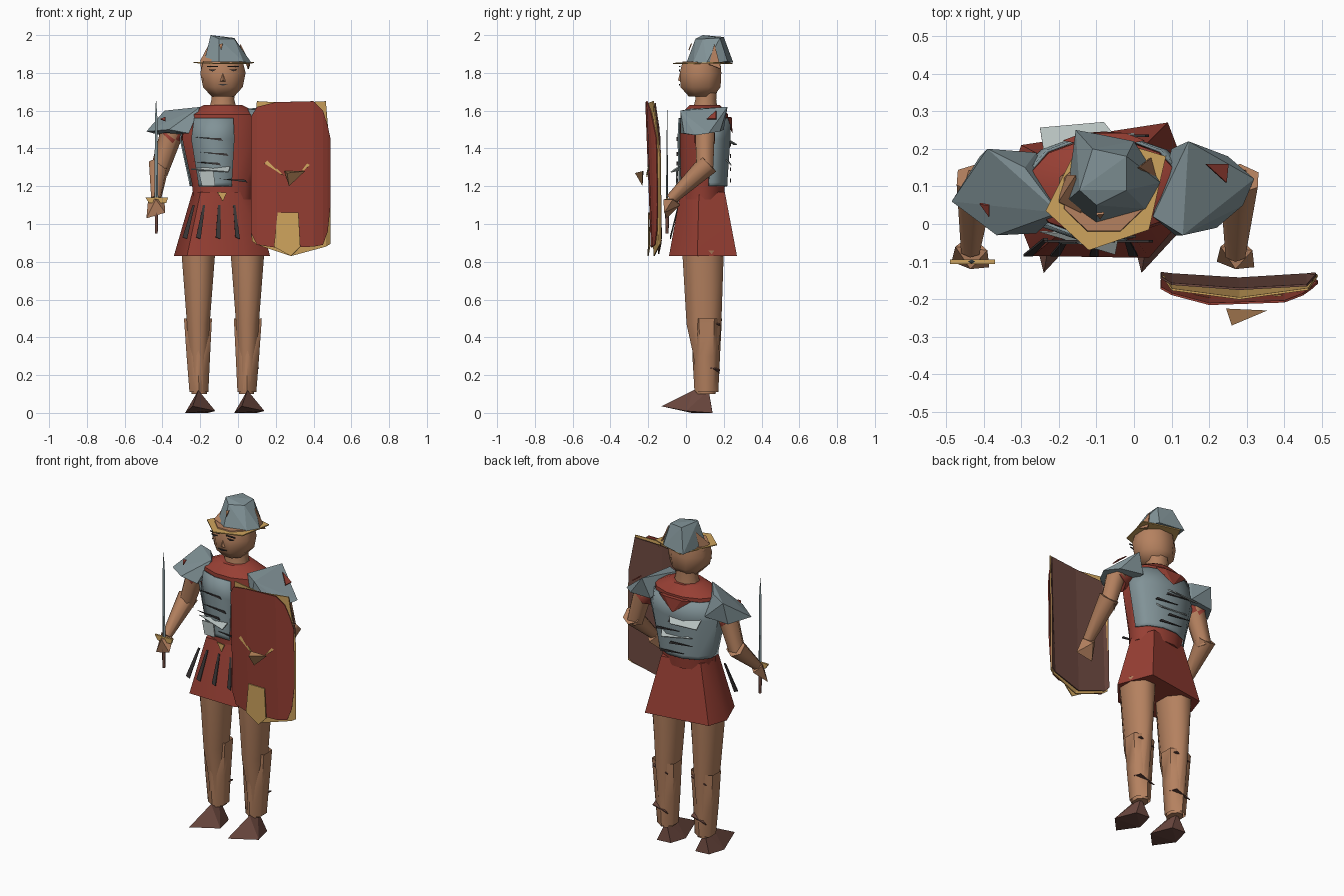
import bpy, bmesh, math
from mathutils import Vector

if "Cube" in bpy.data.objects:
    bpy.data.objects.remove(bpy.data.objects["Cube"])

MID = -0.08  # body centre line


def material(name, rgb):
    m = bpy.data.materials.new(name)
    m.use_nodes = True
    m.diffuse_color = (*rgb, 1)
    m.node_tree.nodes["Principled BSDF"].inputs["Base Color"].default_value = (*rgb, 1)
    return m


skin = material("skin", (0.46, 0.22, 0.115))
red = material("red cloth", (0.31, 0.05, 0.034))
steel = material("steel", (0.22, 0.29, 0.31))
pale = material("pale steel", (0.46, 0.52, 0.51))
brass = material("brass", (0.62, 0.37, 0.11))
bronze = material("bronze", (0.42, 0.21, 0.09))
brown = material("brown leather", (0.15, 0.065, 0.05))
dark = material("dark gaps", (0.04, 0.035, 0.035))


def finish(name, bm, mat, smooth=40):
    bmesh.ops.recalc_face_normals(bm, faces=bm.faces)
    me = bpy.data.meshes.new(name)
    bm.to_mesh(me)
    bm.free()
    me.materials.append(mat)
    ob = bpy.data.objects.new(name, me)
    bpy.context.collection.objects.link(ob)
    if smooth:
        bpy.ops.object.select_all(action='DESELECT')
        ob.select_set(True)
        bpy.context.view_layer.objects.active = ob
        bpy.ops.object.shade_smooth_by_angle(angle=math.radians(smooth))
    return ob


def loft(name, rings, mat, n=8, smooth=60, keep=None, caps=True):
    """Skin horizontal rings (cx, cy, z, half width, half depth)."""
    bm = bmesh.new()
    unit = [((i + 0.5) * math.tau / n) for i in range(n)]
    sx = max(abs(math.cos(a)) for a in unit)
    sy = max(abs(math.sin(a)) for a in unit)
    loops = [[bm.verts.new((cx + rx * math.cos(a) / sx, cy + ry * math.sin(a) / sy, z))
              for a in unit] for cx, cy, z, rx, ry in rings]
    for low, high in zip(loops, loops[1:]):
        for i in range(n):
            j = (i + 1) % n
            bm.faces.new((low[i], low[j], high[j], high[i]))
    if caps:
        bm.faces.new(loops[0])
        bm.faces.new(loops[-1])
    if keep:
        bm.normal_update()
        drop = [f for f in bm.faces if not keep(f.calc_center_median(), f.normal)]
        bmesh.ops.delete(bm, geom=drop, context='FACES')
    return finish(name, bm, mat, smooth)


def limb(name, a, b, ra, rb, mat, n=6):
    """Tapered limb between two points."""
    a, b = Vector(a), Vector(b)
    bm = bmesh.new()
    bmesh.ops.create_cone(bm, cap_ends=True, segments=n, radius1=ra, radius2=rb,
                          depth=(b - a).length)
    bm.transform((b - a).to_track_quat('Z', 'Y').to_matrix().to_4x4())
    bmesh.ops.translate(bm, verts=bm.verts, vec=(a + b) / 2)
    return finish(name, bm, mat, 65)


def plate(name, points, mat, thick=0.006):
    bm = bmesh.new()
    bm.faces.new([bm.verts.new(p) for p in points])
    ob = finish(name, bm, mat, 0)
    mod = ob.modifiers.new("thickness", 'SOLIDIFY')
    mod.thickness, mod.offset = thick, 0
    return ob


def hull(name, points, mat, smooth=0):
    bm = bmesh.new()
    for p in points:
        bm.verts.new(p)
    bmesh.ops.convex_hull(bm, input=bm.verts)
    return finish(name, bm, mat, smooth)


# Legs, greaves and shoes
for side, s in (("right", -1), ("left", 1)):
    x = MID + s * 0.13
    loft(side + "_leg", [(x - s * .005, .107, .1, .04, .05), (x, .105, .3, .05, .065),
                         (x, .095, .47, .06, .092), (x, .09, .86, .09, .11)], skin)
    loft(side + "_greave", [(x - s * .003, .108, .11, .05, .063), (x, .107, .3, .062, .073),
                            (x + s * .002, .11, .5, .074, .08)], skin, n=6, caps=False)
    for z in (.44, .2):
        plate(side + "_greave_strap", [(x - .05, .175, z), (x + .05, .18, z + .03),
                                       (x + .06, .13, z + .04)], brown)
    hull(side + "_shoe", [(x - .03, -.13, .035), (x - .07, .03, 0), (x + .09, .0, .01),
                          (x + .05, .14, 0), (x - .045, .14, .005),
                          (x, .04, .12), (x, .12, .12)], brown)

# Tunic and skirt
torso = [(MID, .085, 1.13, .155, .115), (MID, .09, 1.22, .165, .117),
         (MID, .095, 1.45, .215, .128), (MID, .097, 1.58, .2, .126),
         (MID, .1, 1.63, .1, .08)]
loft("tunic", torso, red, n=12, smooth=40)
hem = [(.09, .27), (-.3, .21), (-.34, .09), (-.27, -.085), (.04, -.09), (.17, .06)]
hull("skirt", [(x, y, .83) for x, y in hem]
     + [(MID + (x - MID) * .62, .085 + (y - .085) * .65, 1.17) for x, y in hem], red, 50)

# Breastplate over part of the chest, back plate over the back
mail = [(cx, cy, z, rx + .014, ry + .012) for cx, cy, z, rx, ry in torso]
mail[0] = (MID, .09, 1.2, .177, .13)
mail[3] = (MID, .097, 1.56, .208, .137)


def mail_area(c, n):
    front = n.y < -0.7 and c.x < -0.06
    return front or n.y > 0.3 or (n.y > -0.1 and c.x < MID)


armour = loft("breast_and_back_plate", mail[:4], steel, n=12, smooth=40,
              keep=mail_area, caps=False)
armour.modifiers.new("thickness", 'SOLIDIFY').thickness = 0.008
hull("back_neckline", [(-.19, .222, 1.565), (-.137, .242, 1.565), (-.023, .242, 1.565),
                       (.03, .222, 1.565), (-.08, .246, 1.48), (-.08, .2, 1.57)], red)

# Strap gaps and lifted bands on the armour
for z, x in ((1.46, -.15), (1.38, -.12), (1.33, -.16), (1.24, -.02)):
    plate("front_band_gap", [(x - .08, -.046, z), (x + .07, -.046, z - .02),
                             (x + .06, -.046, z - .006)], dark)
for z, x in ((1.43, -.12), (1.37, -.04), (1.3, -.13), (1.24, -.07)):
    plate("back_band_gap", [(x - .08, .235, z), (x + .08, .235, z - .02),
                            (x + .07, .235, z - .005)], dark)
plate("front_band_upper", [(-.25, -.02, 1.29), (-.05, -.08, 1.275), (-.04, -.03, 1.31)], pale)
plate("front_band_lower", [(-.21, -.045, 1.28), (-.13, -.05, 1.28), (-.12, -.05, 1.2),
                           (-.19, -.05, 1.2)], pale)
plate("back_band_upper", [(-.25, .255, 1.42), (-.08, .27, 1.42), (-.04, .22, 1.45),
                          (-.24, .19, 1.46)], pale)
plate("back_band_lower", [(-.2, .22, 1.34), (.0, .24, 1.31), (.02, .2, 1.35)], pale)

# Skirt strips
for x in (-.235, -.18, -.1, -.02):
    d = (x - MID) * .3
    plate("skirt_strip_gap", [(x - .006, -.04, 1.1), (x + .006, -.04, 1.1),
                              (x + d + .012, -.083, .92), (x + d - .012, -.083, .93)], dark)
plate("belt_buckle", [(-.11, -.043, 1.17), (-.06, -.043, 1.165), (-.08, -.045, 1.12)], brass)

# Shoulder plates
hull("right_shoulder_plate", [(-.39, .2, 1.6), (-.485, .06, 1.49), (-.365, -.03, 1.5),
                              (-.2, .03, 1.62), (-.26, -.025, 1.48), (-.29, .15, 1.61),
                              (-.41, .18, 1.47), (-.26, .19, 1.48)], steel)
hull("left_shoulder_plate", [(.145, .22, 1.62), (.05, .02, 1.61), (.13, -.03, 1.6),
                             (.22, -.01, 1.48), (.29, .05, 1.47), (.32, .12, 1.48),
                             (.25, .18, 1.49), (.1, .2, 1.5), (.11, -.03, 1.48)], steel)
plate("left_shoulder_flash", [(.19, .16, 1.6), (.25, .16, 1.555), (.245, .11, 1.555)], red)
plate("right_shoulder_flash", [(-.41, .055, 1.555), (-.385, .05, 1.565),
                               (-.385, .02, 1.545)], red)

# Sleeves, arms and hands
for side, s in (("right", -1), ("left", 1)):
    x = MID + s * .27
    limb(side + "_sleeve", (x - s * .05, .1, 1.52), (x + s * .02, .1, 1.45), .05, .062, red)
limb("right_upper_arm", (-.345, .1, 1.5), (-.42, .1, 1.27), .062, .048, skin)
limb("right_forearm", (-.42, .12, 1.31), (-.435, -.07, 1.13), .058, .028, skin)
limb("left_upper_arm", (.215, .1, 1.49), (.275, .1, 1.28), .06, .05, skin)
limb("left_forearm", (.28, .12, 1.32), (.27, -.08, 1.13), .058, .03, skin)
for side, x in (("right", -.435), ("left", .27)):
    hull(side + "_hand", [(x - .04, -.06, 1.14), (x + .045, -.07, 1.13), (x, -.03, 1.1),
                          (x - .05, -.1, 1.03), (x + .05, -.115, 1.06), (x, -.12, 1.13)], skin)

# Sword
hull("sword_blade", [(-.442, -.1, 1.13), (-.422, -.1, 1.13), (-.432, -.106, 1.13),
                     (-.432, -.094, 1.13), (-.44, -.1, 1.55), (-.426, -.1, 1.55),
                     (-.434, -.1, 1.67)], steel)
plate("sword_guard", [(-.49, -.1, 1.14), (-.37, -.1, 1.14), (-.38, -.1, 1.11),
                      (-.47, -.1, 1.11)], brass, .012)
limb("sword_grip", (-.432, -.1, 1.12), (-.432, -.1, .95), .012, .008, brown)

# Neck, head and face
loft("neck", [(MID, .1, 1.58, .08, .07), (MID, .105, 1.66, .06, .055),
              (MID, .105, 1.78, .065, .065)], skin)
loft("head", [(MID, .08, 1.675, .06, .065), (MID, .077, 1.725, .105, .106),
              (MID, .077, 1.8, .12, .11), (MID, .082, 1.86, .105, .1)], skin)
hull("nose", [(MID, -.03, 1.81), (MID - .015, -.03, 1.755), (MID + .015, -.03, 1.755),
              (MID, -.042, 1.76)], skin)
for s in (-1, 1):
    x = MID + s * .055
    plate("eye", [(x - .022, -.035, 1.818), (x + .022, -.035, 1.818), (x, -.035, 1.808)], dark)
    plate("eyebrow", [(x - .03, -.033, 1.836), (x + .03, -.033, 1.836),
                      (x + .03, -.033, 1.83), (x - .03, -.033, 1.83)], dark)
plate("mouth", [(MID - .03, -.034, 1.742), (MID + .03, -.034, 1.742),
                (MID, -.034, 1.732)], dark)
hull("right_ear_flap", [(-.155, .13, 1.95), (-.2, .06, 1.865), (-.19, .02, 1.75),
                        (-.14, .03, 1.865), (-.19, .13, 1.82)], skin)
plate("left_ear_flap", [(.012, .15, 1.95), (.055, .185, 1.82), (.062, .12, 1.845)], skin)

# Helmet
hull("helmet", [(-.155, .25, 1.855), (-.1, .24, 1.855), (.07, .11, 1.855), (.03, .04, 1.857),
                (-.1, .005, 1.86), (-.18, .06, 1.855), (-.145, .09, 2.0), (-.11, .2, 1.99),
                (-.02, .18, 1.985), (-.02, .09, 1.98), (-.1, .05, 1.98), (.0, .22, 1.86)], steel)
plate("helmet_brim", [(-.235, .035, 1.855), (-.12, -.07, 1.85), (.04, -.015, 1.85),
                      (.085, .18, 1.855), (-.13, .245, 1.85)], brass)
plate("helmet_rivet", [(-.1, .027, 1.95), (-.08, .029, 1.955), (-.09, .015, 1.92)], skin)


# Shield: three bowed sheets cut to column heights, leaning forward at the top
def sheet(name, columns, y, bow, mat):
    bm = bmesh.new()
    pairs = []
    for x, top, low in columns:
        depth = y + bow * ((x - .28) / .21) ** 2
        pairs.append([bm.verts.new((x, depth - .12 * max(0, z - 1.4), z)) for z in (low, top)])
    for a, b in zip(pairs, pairs[1:]):
        bm.faces.new((a[0], b[0], b[1], a[1]))
    ob = finish(name, bm, mat, 0)
    ob.modifiers.new("thickness", 'SOLIDIFY').thickness = .006


sheet("shield_face", [(.07, 1.57, .95), (.1, 1.62, .89), (.2, 1.645, .875), (.4, 1.65, .88),
                      (.45, 1.6, .89), (.475, 1.52, .96), (.49, 1.45, 1.1)], -.192, .04, red)
sheet("shield_rim", [(.075, 1.4, .91), (.1, 1.65, .89), (.28, 1.64, .83), (.465, 1.65, .88),
                     (.49, 1.35, .895)], -.172, .034, brass)
sheet("shield_back", [(.07, 1.5, .93), (.1, 1.61, .9), (.28, 1.63, .84), (.46, 1.64, .89),
                      (.485, 1.45, .91)], -.148, .015, brown)
plate("shield_lower_panel", [(.21, -.197, 1.06), (.32, -.199, 1.06), (.33, -.199, .88),
                             (.28, -.201, .83), (.19, -.192, .88)], brass)
plate("shield_right_wing", [(.14, -.19, 1.32), (.16, -.19, 1.34), (.25, -.208, 1.25)], brass)
plate("shield_left_wing", [(.395, -.19, 1.325), (.38, -.19, 1.34), (.32, -.208, 1.26)], brass)
hull("shield_boss", [(.245, -.225, 1.28), (.355, -.23, 1.28), (.26, -.27, 1.27),
                     (.27, -.23, 1.2)], bronze)
